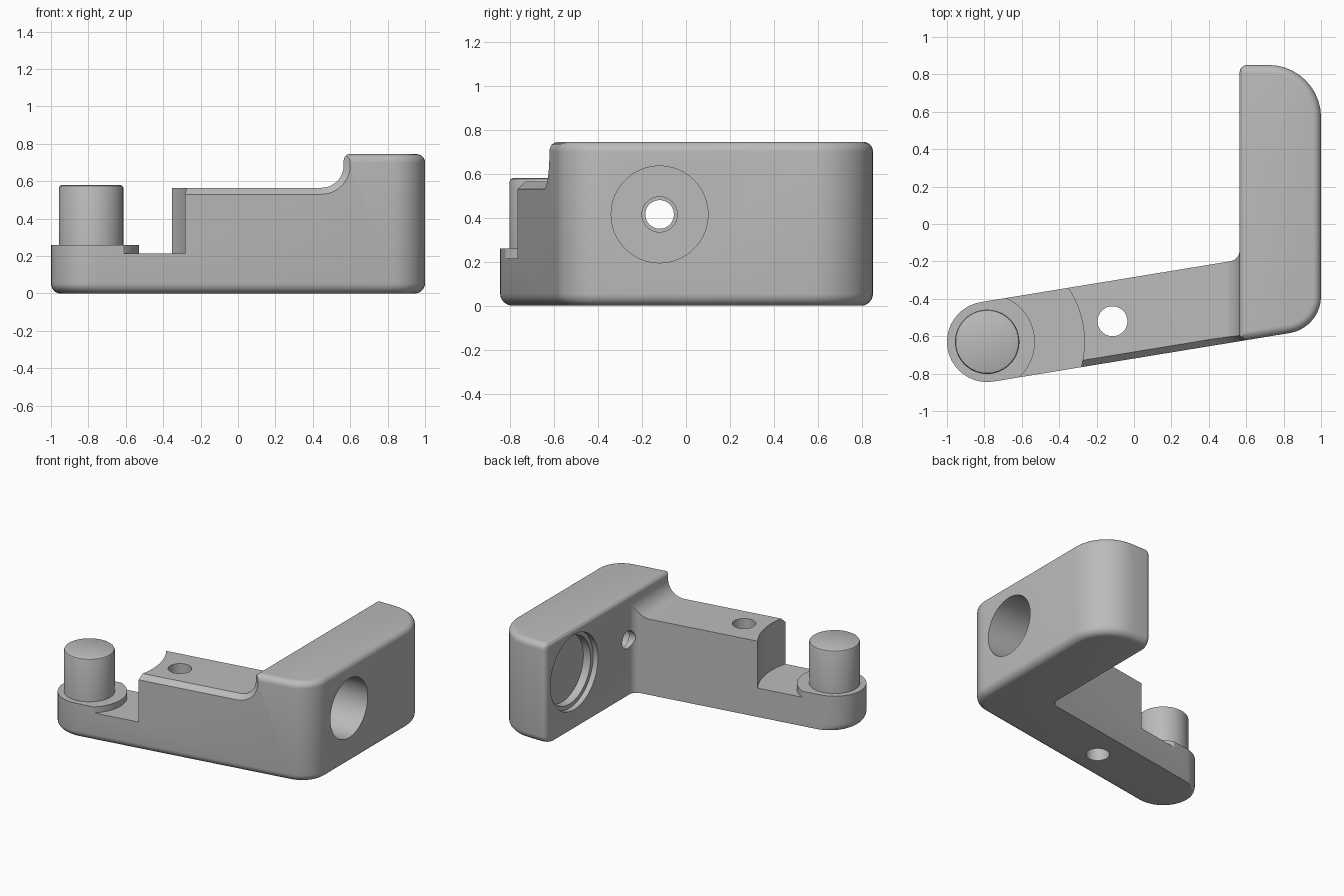
import bpy, bmesh
from math import sin, cos, tan, pi, atan2, radians
from mathutils import Vector

if "Cube" in bpy.data.objects:
    bpy.data.objects.remove(bpy.data.objects["Cube"])

ARC = 10                                   # segments per rounded corner
PIN = Vector((-0.785, -0.63))              # pivot centre
R = 0.215                                  # half width of the arm
ANG = radians(9.3)                         # arm direction
ALONG = Vector((cos(ANG), sin(ANG)))
OUT = Vector((sin(ANG), -cos(ANG)))        # outward from the arm's front side
INNER_X, BACK_Y, ARM_Z, TOP_Z = 0.565, 0.85, 0.565, 0.745

grey = bpy.data.materials.new("plain grey")
grey.use_nodes = True
grey.diffuse_color = (0.5, 0.5, 0.5, 1)
grey.node_tree.nodes["Principled BSDF"].inputs["Base Color"].default_value = (0.5, 0.5, 0.5, 1)


def rounded(corners):
    """Closed 2D outline from (x, y, radius) corners."""
    pts = []
    for k, (x, y, r) in enumerate(corners):
        p = Vector((x, y))
        if r == 0:
            pts.append(p)
            continue
        a = (Vector(corners[k - 1][:2]) - p).normalized()
        b = (Vector(corners[(k + 1) % len(corners)][:2]) - p).normalized()
        h = a.angle(b) / 2
        c = p + (a + b).normalized() * r / sin(h)
        d0, d1 = p + a * r / tan(h) - c, p + b * r / tan(h) - c
        t0 = atan2(d0.y, d0.x)
        turn = (atan2(d1.y, d1.x) - t0 + pi) % (2 * pi) - pi
        for j in range(ARC + 1):
            t = t0 + turn * j / ARC
            pts.append(c + Vector((cos(t), sin(t))) * r)
    return pts


def loft(name, rings):
    """Solid skinned through rings of equal point count, capped at both ends."""
    bm = bmesh.new()
    rows = [[bm.verts.new(p) for p in ring] for ring in rings]
    n = len(rows[0])
    for lo, hi in zip(rows, rows[1:]):
        for k in range(n):
            bm.faces.new((lo[k], lo[(k + 1) % n], hi[(k + 1) % n], hi[k]))
    bm.faces.new(rows[0][::-1])
    bm.faces.new(rows[-1])
    bmesh.ops.recalc_face_normals(bm, faces=bm.faces)
    me = bpy.data.meshes.new(name)
    bm.to_mesh(me)
    bm.free()
    me.materials.append(grey)
    ob = bpy.data.objects.new(name, me)
    bpy.context.collection.objects.link(ob)
    return ob


def turned(name, profile, centre, axis="z", n=72):
    """Stepped round solid from (radius, position along axis) pairs."""
    rings = []
    for r, h in profile:
        ring = []
        for k in range(n):
            a = centre[0] + r * cos(2 * pi * k / n)
            b = centre[1] + r * sin(2 * pi * k / n)
            ring.append((a, b, h) if axis == "z" else (h, a, b))
        rings.append(ring)
    return loft(name, rings)


def activate(ob):
    bpy.ops.object.select_all(action="DESELECT")
    ob.select_set(True)
    bpy.context.view_layer.objects.active = ob


def cut(ob, cutter):
    cutter.hide_render = True
    mod = ob.modifiers.new("cut", "BOOLEAN")
    mod.operation, mod.solver, mod.object = "DIFFERENCE", "EXACT", cutter
    activate(ob)
    bpy.ops.object.modifier_apply(modifier=mod.name)
    bpy.data.objects.remove(cutter)


def side_y(x, offset):
    return PIN.y + (x - PIN.x) * tan(ANG) + offset / cos(ANG)


def plan(i):
    """Plan outline with its outer sides moved inward by i."""
    front_end = PIN - ALONG * (R - i) + OUT * (R - i)
    back_end = PIN - ALONG * (R - i) - OUT * R
    end_r = (R - i / 2) * 0.999
    return rounded([
        (*front_end, end_r),
        (1 - i, side_y(1 - i, i - R), 0.2 - i),
        (1, BACK_Y - i, 0.28 - i) if i == 0 else (1 - i, BACK_Y - i, 0.28 - i),
        (INNER_X, BACK_Y - i, 0.04),
        (INNER_X, side_y(INNER_X, R), 0.06),
        (*back_end, end_r)])


# Body: full height plan with rounded outer rims
rings = []
STEPS = 6
for r, bottom in ((0.055, True), (0.045, False)):
    for k in range(STEPS + 1):
        t = pi / 2 * (k if bottom else STEPS - k) / STEPS
        z = r * (1 - cos(t)) if bottom else TOP_Z - r * (1 - cos(t))
        rings.append([(p.x, p.y, z) for p in plan(r * (1 - sin(t)))])
body = loft("angled_bracket", rings)

# Step down from the tall block to the arm
step = rounded([(-1.2, ARM_Z, 0), (INNER_X, ARM_Z, 0.12),
                (INNER_X, TOP_Z + 0.003, 0.04), (0.62, TOP_Z + 0.003, 0),
                (0.62, 1, 0), (-1.2, 1, 0)])
cut(body, loft("step_cutter", [[(p.x, y, p.y) for p in step] for y in (-1.2, 1.2)]))

# Chamfer along the arm's front top edge and up the step
path = [Vector((-0.6, ARM_Z))] + step[1:ARC + 2] + [Vector((INNER_X, 0.85))]
C, E = 0.035, 0.03
out = Vector((OUT.x, OUT.y, 0))
rings = []
for k, p in enumerate(path):
    t = (path[min(k + 1, len(path) - 1)] - path[max(k - 1, 0)]).normalized()
    if k == 1:
        t = Vector((1, 0))
    if k == len(path) - 2:
        t = Vector((0, 1))
    nrm = Vector((-t.y, -t.y * tan(ANG), t.x))
    q = Vector((p.x, side_y(p.x, -R), p.y))
    rings.append([q - nrm * (C + E) + out * E,
                  q + nrm * E - out * (C + E),
                  q + nrm * E + out * E])
cut(body, loft("chamfer_cutter", rings))

# Round notch that leaves a low boss around the pivot
cut(body, turned("notch_cutter", [(0.255, 0.26), (0.255, 0.215), (0.52, 0.215), (0.52, 1)], PIN))

# Vertical hole through the arm
cut(body, turned("arm_hole_cutter", [(0.08, -0.2), (0.08, 1)], (-0.115, -0.52)))

# Deep bore from the right face with a small through hole
cut(body, turned("bore_cutter", [(0.065, 0.45), (0.065, 0.6), (0.08, 0.6), (0.08, 0.68),
                                 (0.22, 0.68), (0.22, 1.2)], (-0.12, 0.415), "x"))

# Stepped blind recess in the inner face
cut(body, turned("recess_cutter", [(0.28, 0.45), (0.28, 0.605), (0.25, 0.605), (0.25, 0.665)],
                 (0.51, 0.415), "x"))

# Pivot pin
pin = turned("pivot_pin", [(0.172, 0.2), (0.172, 0.565), (0.168, 0.575), (0.158, 0.58)], PIN)

for ob in (body, pin):
    activate(ob)
    bpy.ops.object.shade_smooth_by_angle(angle=radians(30))
